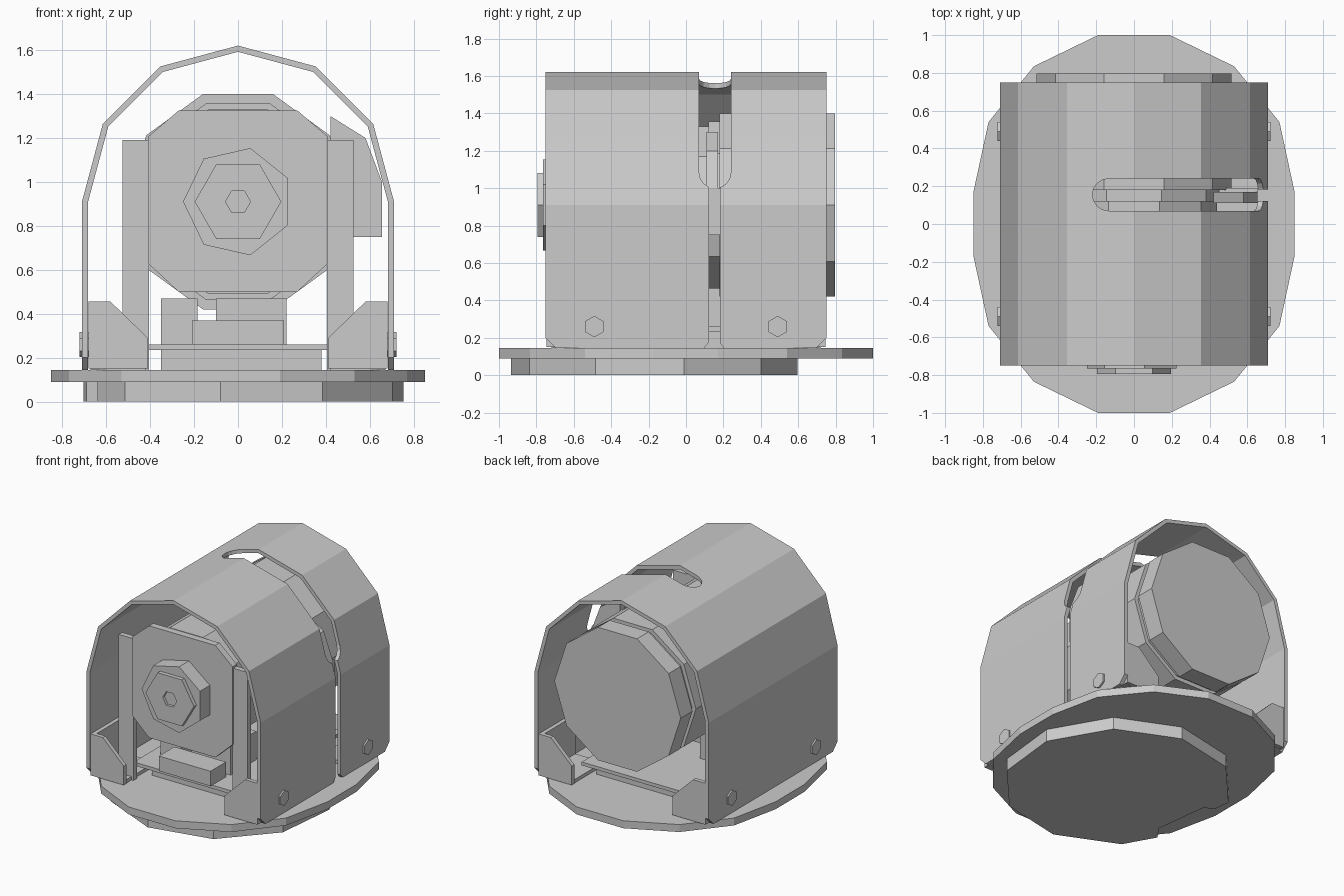
import bpy, bmesh, math
from mathutils import Vector

if "Cube" in bpy.data.objects:
    bpy.data.objects.remove(bpy.data.objects["Cube"])


def prism(name, pts, axis, a, b):
    """Extrude a 2D outline along an axis from a to b."""
    place = {'x': lambda p, t: (t, p[0], p[1]),
             'y': lambda p, t: (p[0], t, p[1]),
             'z': lambda p, t: (p[0], p[1], t)}[axis]
    bm = bmesh.new()
    lo = [bm.verts.new(place(p, a)) for p in pts]
    hi = [bm.verts.new(place(p, b)) for p in pts]
    bm.faces.new(lo)
    bm.faces.new(hi[::-1])
    n = len(pts)
    for i in range(n):
        bm.faces.new((lo[i], hi[i], hi[(i + 1) % n], lo[(i + 1) % n]))
    bmesh.ops.recalc_face_normals(bm, faces=bm.faces)
    me = bpy.data.meshes.new(name)
    bm.to_mesh(me)
    bm.free()
    ob = bpy.data.objects.new(name, me)
    bpy.context.collection.objects.link(ob)
    return ob


def box(name, x0, x1, y0, y1, z0, z1):
    return prism(name, [(x0, y0), (x1, y0), (x1, y1), (x0, y1)], 'z', z0, z1)


def ring(n, r, cx=0, cy=0, start=0):
    return [(cx + r * math.cos(math.radians(start + 360 * i / n)),
             cy + r * math.sin(math.radians(start + 360 * i / n))) for i in range(n)]


def mirror(pts):
    """Half outline on +x completed on -x."""
    return pts + [(-x, z) for x, z in reversed(pts)]


def cut(ob, cutters):
    bpy.context.view_layer.objects.active = ob
    for c in cutters:
        c.hide_render = True
        m = ob.modifiers.new('cut', 'BOOLEAN')
        m.operation, m.solver, m.object = 'DIFFERENCE', 'EXACT', c
        bpy.ops.object.modifier_apply(modifier=m.name)
        bpy.data.objects.remove(c)


# base: wide oval plate over a smaller offset disc with a side notch
quad = [(.85, .17), (.77, .54), (.53, .835), (.19, 1)]
right = [(x, -y) for x, y in reversed(quad)] + quad
prism('base_plate', mirror(right), 'z', .09, .145)
disc = ring(10, .77, 0, -.17, 12)
disc[5:6] = [(-.69, .02), (-.62, -.02), (-.57, -.42), (-.64, -.52)]
prism('base_disc', disc, 'z', 0, .09)

# hood: arched sheet
def arch(r):
    return [(r, .145)] + ring(12, r, 0, .91)[:7] + [(-r, .145)]

hood = prism('hood', arch(.71) + arch(.682)[::-1], 'y', -.75, .75)
# slot over the crown and down the right side, narrow slit, trimmed corners
cut(hood, [
    box('slot_cut', -.135, .9, .07, .24, 1.085, 2),
    prism('slot_top_end', ring(16, .085, -.135, .155), 'z', 1.3, 2),
    prism('slot_side_end', ring(16, .085, .155, 1.085), 'x', .4, 1),
    box('slit_cut', .5, 1, .122, .182, 0, 1.06),
    prism('slit_flare', [(.06, .1), (.24, .1), (.15, .21)], 'x', .5, 1),
    prism('corner_a', [(-.77, .1), (-.77, .22), (-.65, .1)], 'x', -1, 1),
    prism('corner_b', [(.77, .1), (.77, .22), (.65, .1)], 'x', -1, 1)])

# four hood brackets with bolts
for sx in (-1, 1):
    for sy in (-1, 1):
        plate = [(.68, .15), (.68, .455), (.58, .455), (.41, .29), (.41, .15)]
        prism('bracket_plate', [(sx * x, z) for x, z in plate], 'y', sy * .745, sy * .715)
        prism('bracket_side', [(sy * .72, .15), (sy * .72, .455), (sy * .4, .455), (sy * .36, .4),
                               (sy * .36, .15)], 'x', sx * .65, sx * .68)
        box('bracket_foot', *sorted((sx * .42, sx * .67)), *sorted((sy * .72, sy * .36)), .145, .17)
        prism('hood_bolt', ring(6, .057, sy * .49, .26, 30), 'x', sx * .66, sx * .722)

# circuit board and parts on it
box('board_spacer', -.35, .38, -.5, .5, .145, .235)
box('circuit_board', -.43, .43, -.6, .6, .235, .26)
box('board_connector', -.21, .21, -.62, -.44, .26, .37)
box('board_tall_block', -.1, .22, -.4, -.1, .26, .47)
box('board_side_block', -.35, -.185, -.4, .1, .26, .47)

# motor mount: front plate and two upright strips
face = [(.27, .5), (.41, .63), (.41, 1.205), (.27, 1.325)]
prism('mount_plate', mirror(face), 'y', -.65, -.6)
for s in (-1, 1):
    box('mount_strip', *sorted((s * .405, s * .525)), -.64, -.6, .145, 1.19)

# drum: stepped cylinder pieces along y
for name, r, y0, y1 in (('drum_neck', .44, -.6, .12), ('drum_step', .47, .12, .18),
                        ('drum_body', .515, .18, .62), ('drum_groove', .485, .62, .66),
                        ('drum_cap', .515, .66, .797)):
    prism(name, ring(10, r, 0, .91), 'y', y0, y1)

# front knob: seven-sided collar, hex nut with small socket
prism('knob_collar', ring(7, .25, 0, .91, 180), 'y', -.765, -.65)
nut = prism('hex_nut', ring(6, .197, 0, .91), 'y', -.795, -.76)
cut(nut, [prism('socket_cut', ring(6, .057, 0, .91), 'y', -.85, -.775)])

# latch lever behind the side slot
box('latch_lever', .45, .655, .11, .19, .75, 1.0)
prism('latch_arm', [(.42, 1.0), (.655, 1.0), (.58, 1.2), (.42, 1.3)], 'y', .11, .17)
